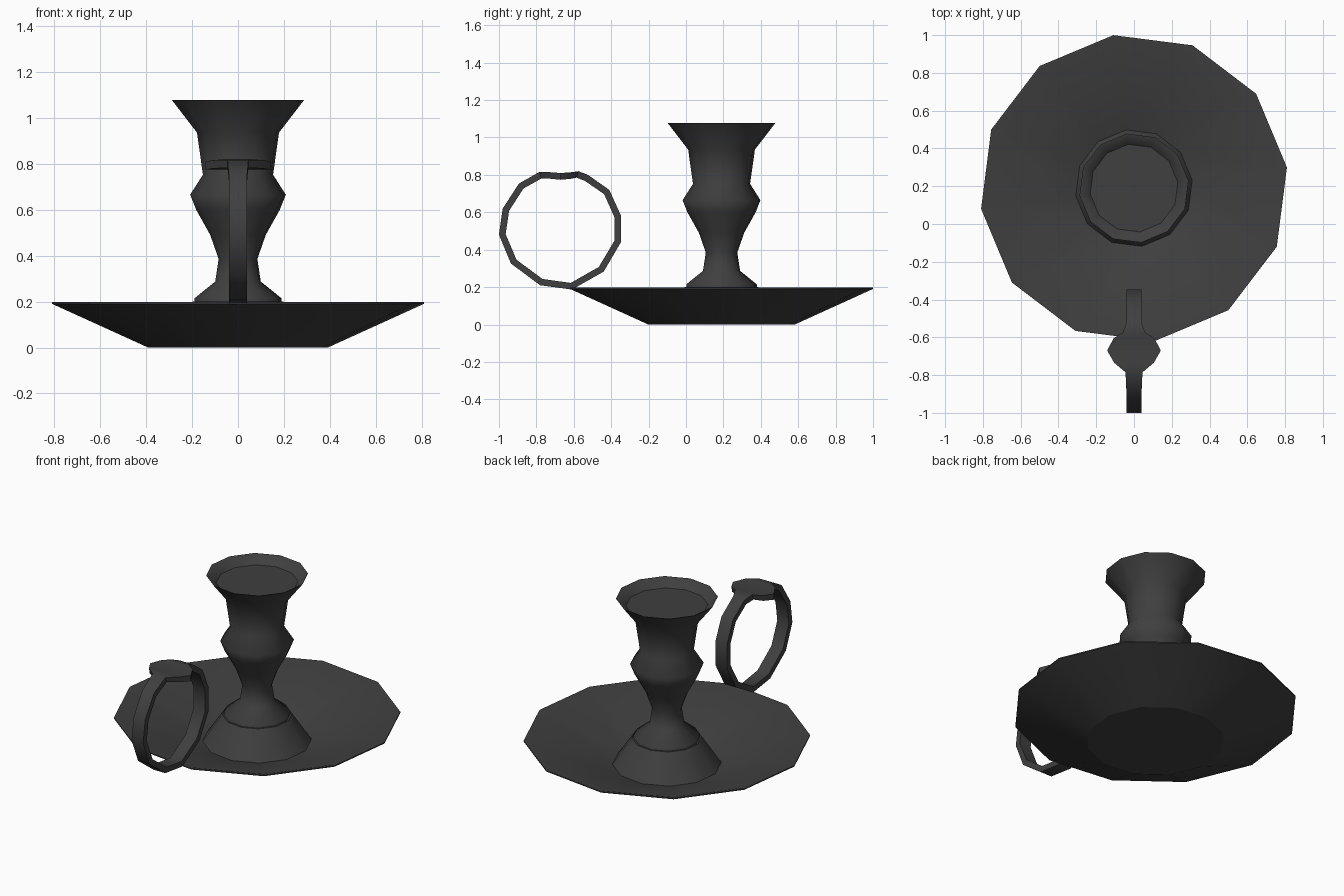
import bpy, bmesh, math
from mathutils import Vector

cube = bpy.data.objects.get("Cube")
if cube:
    bpy.data.objects.remove(cube, do_unlink=True)

iron = bpy.data.materials.new("dark iron")
iron.use_nodes = True
iron.diffuse_color = (0.05, 0.05, 0.05, 1)
iron.node_tree.nodes["Principled BSDF"].inputs["Base Color"].default_value = (0.05, 0.05, 0.05, 1)

SIDES = 12
PHASE = math.radians(7.7)
CENTRE_Y = 0.19


def finish(name, bm, angle):
    bmesh.ops.recalc_face_normals(bm, faces=bm.faces)
    mesh = bpy.data.meshes.new(name)
    bm.to_mesh(mesh)
    bm.free()
    mesh.materials.append(iron)
    obj = bpy.data.objects.new(name, mesh)
    bpy.context.collection.objects.link(obj)
    bpy.ops.object.select_all(action='DESELECT')
    obj.select_set(True)
    bpy.context.view_layer.objects.active = obj
    bpy.ops.object.shade_smooth_by_angle(angle=math.radians(angle), keep_sharp_edges=True)
    return obj


def bridge(bm, a, b):
    n = len(a)
    for i in range(n):
        j = (i + 1) % n
        bm.faces.new((a[i], a[j], b[j], b[i]))


def lathe(name, profile, angle):
    """Turn (radius, height) points around the candle axis and cap both ends."""
    bm = bmesh.new()
    rings = []
    for r, z in profile:
        turns = [PHASE + math.tau * i / SIDES for i in range(SIDES)]
        rings.append([bm.verts.new((r * math.cos(t), CENTRE_Y + r * math.sin(t), z)) for t in turns])
    for a, b in zip(rings, rings[1:]):
        bridge(bm, a, b)
    for ring in (rings[0], rings[-1]):
        cap = bm.faces.new(ring)
        for edge in cap.edges:
            edge.smooth = False
    return finish(name, bm, angle)


# Shallow drip dish with a thin lip
lathe("dish", [(0.395, 0), (0.817, 0.19), (0.817, 0.197), (0.802, 0.197), (0.3, 0.033)], 40)

# Flared foot standing in the dish
lathe("foot", [(0.312, 0.035), (0.2, 0.2)], 40)

# Turned stem and cup, ending in the recessed candle seat
lathe("stem_and_cup", [
    (0.19, 0.19), (0.19, 0.215), (0.1, 0.287), (0.085, 0.385), (0.122, 0.49),
    (0.184, 0.6), (0.21, 0.665), (0.154, 0.752), (0.18, 0.935),
    (0.291, 1.078), (0.285, 1.078), (0.234, 1.03)], 62)

# Finger ring: (y, z, half width), widening into a thumb rest at the top
ring_path = [
    (-0.348, 0.44, 0.04), (-0.348, 0.583, 0.04), (-0.41, 0.72, 0.04),
    (-0.524, 0.8, 0.04), (-0.575, 0.82, 0.06), (-0.605, 0.815, 0.108),
    (-0.67, 0.81, 0.142), (-0.735, 0.815, 0.105), (-0.785, 0.815, 0.045),
    (-0.893, 0.754, 0.04), (-0.98, 0.62, 0.04), (-1.0, 0.48, 0.04),
    (-0.936, 0.326, 0.04), (-0.78, 0.21, 0.04), (-0.61, 0.187, 0.04),
    (-0.44, 0.283, 0.04)]
hub = Vector((0, -0.67, 0.505))
bm = bmesh.new()
sections = []
for y, z, w in ring_path:
    outer = Vector((0, y, z))
    inner = outer + (hub - outer).normalized() * 0.036
    side = Vector((w, 0, 0))
    sections.append([bm.verts.new(p) for p in (outer - side, outer + side, inner + side, inner - side)])
for a, b in zip(sections, sections[1:] + sections[:1]):
    bridge(bm, a, b)
finish("finger_ring", bm, 40)
